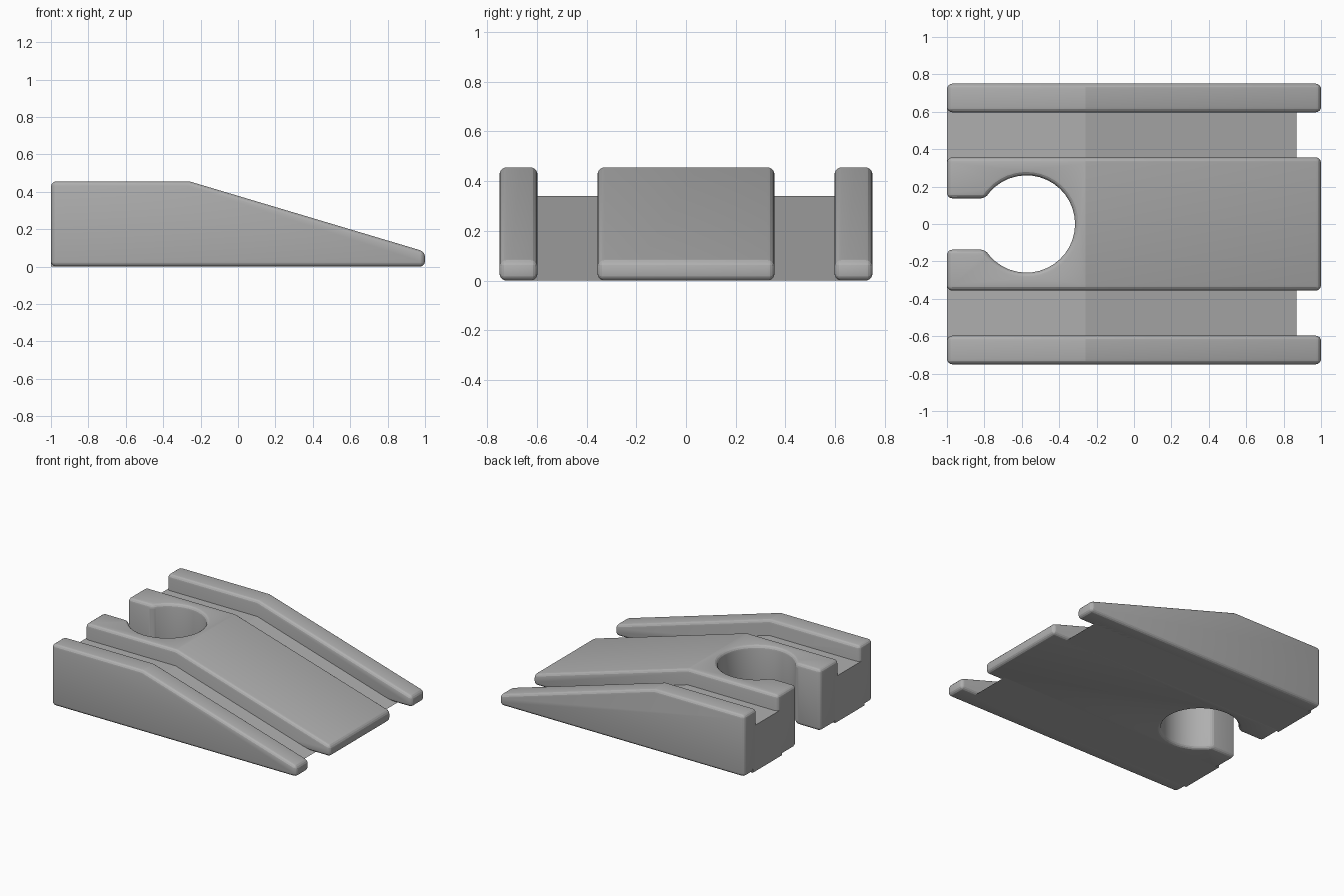
import bpy, bmesh, math

if "Cube" in bpy.data.objects:
    bpy.data.objects.remove(bpy.data.objects["Cube"], do_unlink=True)

gray = bpy.data.materials.new("plain gray")
gray.use_nodes = True
gray.diffuse_color = (0.43, 0.43, 0.43, 1)
gray.node_tree.nodes["Principled BSDF"].inputs["Base Color"].default_value = gray.diffuse_color


def prism(name, points, direction):
    """Extrude a closed outline of 3D points along a direction."""
    bm = bmesh.new()
    face = bm.faces.new([bm.verts.new(p) for p in points])
    out = bmesh.ops.extrude_face_region(bm, geom=[face])
    moved = [v for v in out["geom"] if isinstance(v, bmesh.types.BMVert)]
    bmesh.ops.translate(bm, vec=direction, verts=moved)
    bmesh.ops.recalc_face_normals(bm, faces=bm.faces)
    mesh = bpy.data.meshes.new(name)
    bm.to_mesh(mesh)
    bm.free()
    obj = bpy.data.objects.new(name, mesh)
    bpy.context.collection.objects.link(obj)
    mesh.materials.append(gray)
    return obj


def strip(name, profile, y0, y1):
    """A lengthwise strip of the ramp between two y positions."""
    return prism(name, [(x, y0, z) for x, z in profile], (0, y1 - y0, 0))


def finish(obj, rounded=True):
    """Round the edges, bake the modifiers and smooth the roundings."""
    if rounded:
        bevel = obj.modifiers.new("rounding", "BEVEL")
        bevel.width = 0.029
        bevel.segments = 4
        bevel.limit_method = "ANGLE"
        bevel.angle_limit = math.radians(28)
        bevel.use_clamp_overlap = False
    bpy.ops.object.select_all(action="DESELECT")
    obj.select_set(True)
    bpy.context.view_layer.objects.active = obj
    bpy.ops.object.convert(target="MESH")
    bpy.ops.object.shade_smooth_by_angle(angle=math.radians(14))


# Side profiles: full ramp height and the lowered channel floor
ramp = [(-1, 0), (1, 0), (1, 0.08), (-0.26, 0.456), (-1, 0.456)]
floor = [(-1, 0), (0.87, 0), (-0.26, 0.34), (-1, 0.34)]

# Outer rails and channel floors on both sides
for side, s in (("left", 1), ("right", -1)):
    end = "back" if s > 0 else "front"
    finish(strip(end + "_rail", ramp, s * 0.597, s * 0.75))
    finish(strip(end + "_channel_floor", floor, s * 0.31, s * 0.65), rounded=False)

# Keyhole outline: a round hole that opens through a slot at the tall end
radius, slot, centre, steps = 0.26, 0.137, -0.575, 32
start = math.pi - math.asin(slot / radius)
outline = [(-1.2, slot, -0.2)]
for i in range(steps + 1):
    a = start * (1 - 2 * i / steps)
    outline.append((centre + radius * math.cos(a), radius * math.sin(a), -0.2))
outline.append((-1.2, -slot, -0.2))
cutter = prism("keyhole_cutter", outline, (0, 0, 1))

# Centre block with the keyhole cut through
block = strip("centre_block", ramp, -0.356, 0.356)
cut = block.modifiers.new("keyhole", "BOOLEAN")
cut.operation = "DIFFERENCE"
cut.solver = "EXACT"
cut.object = cutter
finish(block)
bpy.data.objects.remove(cutter, do_unlink=True)
